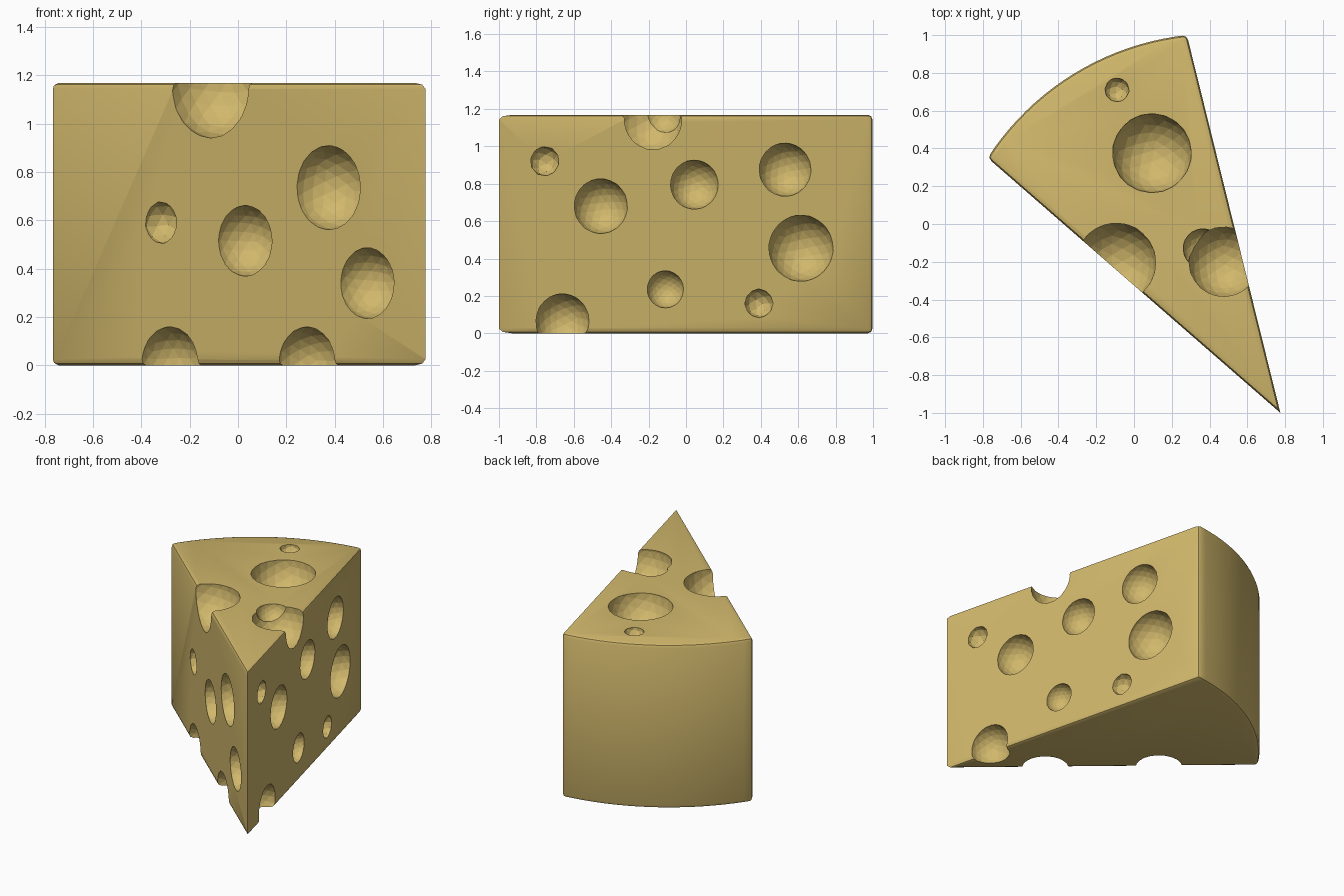
import bpy, bmesh, math
from mathutils import Vector

if "Cube" in bpy.data.objects:
    bpy.data.objects.remove(bpy.data.objects["Cube"])

H = 1.168
APEX, RIGHT, LEFT = Vector((0.775, -1.0)), Vector((0.28, 1.0)), Vector((-0.775, 0.35))
SAG, ARC_STEPS = 0.14, 20

mat = bpy.data.materials.new("cheese_yellow")
mat.diffuse_color = (0.64, 0.48, 0.15, 1)
mat.use_nodes = True
mat.node_tree.nodes["Principled BSDF"].inputs["Base Color"].default_value = mat.diffuse_color

# Wedge outline: pointed tip and a bowed rind
chord = LEFT - RIGHT
half = chord.length / 2
R = (half ** 2 + SAG ** 2) / (2 * SAG)
out = Vector((chord.y, -chord.x)).normalized()
if out.dot(RIGHT - APEX) < 0:
    out = -out
centre = (LEFT + RIGHT) / 2 - out * (R - SAG)
spread = math.asin(half / R)
mid = math.atan2(out.y, out.x)
outline = [APEX]
for i in range(ARC_STEPS + 1):
    a = mid - spread + 2 * spread * i / ARC_STEPS
    outline.append(centre + R * Vector((math.cos(a), math.sin(a))))

# Extruded body with softened rims and rind corners
bm = bmesh.new()
base = bm.faces.new([bm.verts.new((p.x, p.y, 0)) for p in outline])
res = bmesh.ops.extrude_face_region(bm, geom=[base])
bmesh.ops.translate(bm, vec=(0, 0, H), verts=[g for g in res["geom"] if isinstance(g, bmesh.types.BMVert)])
bmesh.ops.recalc_face_normals(bm, faces=bm.faces)


def is_soft(e):
    a, b = e.verts
    if abs(a.co.z - b.co.z) < 0.01:
        return True
    return any((a.co.xy - c).length < 0.01 for c in (LEFT, RIGHT))


bmesh.ops.bevel(bm, geom=[e for e in bm.edges if is_soft(e)], offset=0.025,
                segments=2, profile=0.5, affect='EDGES', clamp_overlap=True)
mesh = bpy.data.meshes.new("cheese_wedge")
bm.to_mesh(mesh)
bm.free()
wedge = bpy.data.objects.new("cheese_wedge", mesh)
bpy.context.collection.objects.link(wedge)
mesh.materials.append(mat)
bpy.context.view_layer.objects.active = wedge
wedge.select_set(True)
bpy.ops.object.shade_smooth_by_angle(angle=math.radians(25))


def on_left(x, z, r):
    return (x, LEFT.y + (x - LEFT.x) * (APEX.y - LEFT.y) / (APEX.x - LEFT.x), z, r)


def on_right(y, z, r):
    return (APEX.x + (y - APEX.y) * (RIGHT.x - APEX.x) / (RIGHT.y - APEX.y), y, z, r)


# Holes: top face, left cut face, right cut face
holes = [(-0.09, 0.71, H, 0.065), (0.095, 0.375, H, 0.21), (-0.095, -0.205, 1.15, 0.212),
         (0.475, -0.2, 1.14, 0.187), (0.365, -0.13, H, 0.105)]
holes += [on_left(*h) for h in (
    (0.375, 0.735, 0.175), (0.03, 0.515, 0.147), (-0.318, 0.59, 0.088),
    (0.535, 0.34, 0.147), (-0.282, 0.005, 0.155), (0.285, 0.005, 0.155))]
holes += [on_right(*h) for h in (
    (-0.755, 0.92, 0.08), (-0.455, 0.68, 0.147), (0.045, 0.795, 0.132), (0.53, 0.875, 0.143),
    (0.615, 0.455, 0.178), (-0.11, 0.235, 0.1), (0.39, 0.16, 0.078), (-0.66, 0.065, 0.147))]

cutters = []
for i, (x, y, z, r) in enumerate(holes):
    bpy.ops.mesh.primitive_ico_sphere_add(subdivisions=3 if r > 0.09 else 2, radius=r,
                                          location=(x, y, z), rotation=(0.3 + i, 0.7 * i, 0.2))
    cut = bpy.context.object
    cut.name = "hole_cutter"
    cut.hide_render = True
    cut.data.materials.append(mat)
    m = wedge.modifiers.new("hole", 'BOOLEAN')
    m.operation, m.solver, m.object = 'DIFFERENCE', 'EXACT', cut
    cutters.append(cut)

# Bake the holes into the wedge and drop the cutters
dg = bpy.context.evaluated_depsgraph_get()
baked = bpy.data.meshes.new_from_object(wedge.evaluated_get(dg))
wedge.modifiers.clear()
wedge.data = baked
for cut in cutters:
    bpy.data.objects.remove(cut)
